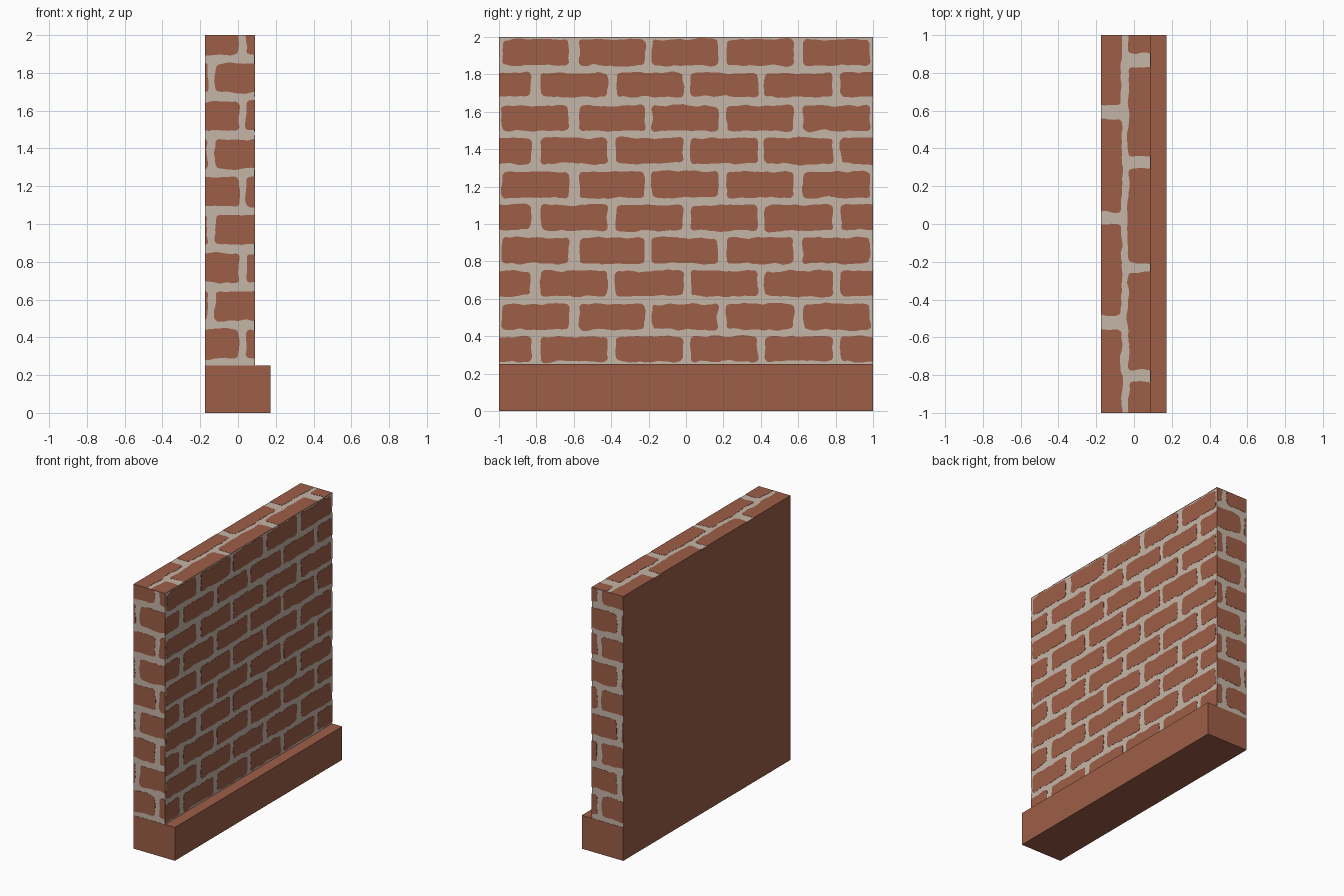
import bpy, bmesh, math
from mathutils import Vector, noise

if "Cube" in bpy.data.objects:
    bpy.data.objects.remove(bpy.data.objects["Cube"])

def material(name, rgb):
    m = bpy.data.materials.new(name)
    m.diffuse_color = (*rgb, 1)
    m.use_nodes = True
    m.node_tree.nodes["Principled BSDF"].inputs["Base Color"].default_value = m.diffuse_color
    return m

BRICK = material("brick red", (0.34, 0.112, 0.063))
MORTAR = material("mortar grey", (0.56, 0.46, 0.385))
X0, X1, XB, ZB, T = -0.175, 0.09, 0.172, 0.252, 0.0015

def finish(bm, name, mats):
    bmesh.ops.recalc_face_normals(bm, faces=bm.faces)
    me = bpy.data.meshes.new(name)
    bm.to_mesh(me)
    bm.free()
    ob = bpy.data.objects.new(name, me)
    bpy.context.collection.objects.link(ob)
    for m in mats:
        me.materials.append(m)
    return ob

def box(name, lo, hi, mats):
    bm = bmesh.new()
    bmesh.ops.create_cube(bm, size=1)
    for v in bm.verts:
        v.co = [l if c < 0 else h for c, l, h in zip(v.co, lo, hi)]
    return finish(bm, name, mats)

def outline(u0, u1, v0, v1, bounds, seed):
    """Worn rounded rectangle, cut off straight at the wall edges."""
    a0, a1, b0, b1 = bounds
    e = 0.05
    if u0 <= a0: u0 = a0 - e
    if u1 >= a1: u1 = a1 + e
    if v0 <= b0: v0 = b0 - e
    if v1 >= b1: v1 = b1 + e
    r = min(0.022, (u1 - u0) / 3, (v1 - v0) / 3)
    corners = [(u1 - r, v1 - r, 0), (u0 + r, v1 - r, 90),
               (u0 + r, v0 + r, 180), (u1 - r, v0 + r, 270)]
    raw = []
    for i, (cu, cv, ang) in enumerate(corners):
        for k in range(5):
            a = math.radians(ang + k * 22.5)
            raw.append((cu + r * math.cos(a), cv + r * math.sin(a), math.cos(a), math.sin(a)))
        nu, nv, _ = corners[(i + 1) % 4]
        n = max(1, int(math.hypot(nu - cu, nv - cv) / 0.016))
        pu, pv, du, dv = raw[-1]
        for k in range(1, n):
            raw.append((pu + (nu - cu) * k / n, pv + (nv - cv) * k / n, du, dv))
    pts = []
    for u, v, du, dv in raw:
        d = 0.011 * noise.noise(Vector((u * 14, v * 14, seed)))
        d += 0.005 * noise.noise(Vector((u * 40, v * 40, seed + 5)))
        p = (min(max(u + du * d, a0), a1), min(max(v + dv * d, b0), b1))
        if not pts or math.dist(p, pts[-1]) > 1e-4:
            pts.append(p)
    if math.dist(pts[0], pts[-1]) < 1e-4:
        pts.pop()
    return pts

def brick_plates(name, bricks, bounds, place):
    """place(u, v, d) maps wall-face coordinates and depth d to 3D."""
    bm = bmesh.new()
    for i, b in enumerate(bricks):
        pts = outline(*b, bounds, i * 1.37 + 0.5)
        top = [bm.verts.new(place(u, v, 0)) for u, v in pts]
        low = [bm.verts.new(place(u, v, 2 * T)) for u, v in pts]
        bm.faces.new(top)
        bm.faces.new(low[::-1])
        n = len(pts)
        for k in range(n):
            bm.faces.new((top[k], low[k], low[(k + 1) % n], top[(k + 1) % n]))
    finish(bm, name, [BRICK])

# plinth and mortar core (the plain rear side is brick coloured)
box("plinth", (X0, -1, 0), (XB, 1, ZB), [BRICK])
core = box("wall_core", (X0, -1 + T, ZB - 0.01), (X1 - T, 1 - T, 2 - T), [MORTAR, BRICK])
for p in core.data.polygons:
    p.material_index = 1 if p.normal.x < -0.5 else 0

# broad side: ten courses in running bond
rows = [(0.265, 0.398), (0.435, 0.573), (0.613, 0.75), (0.788, 0.927), (0.966, 1.103),
        (1.14, 1.28), (1.322, 1.46), (1.498, 1.632), (1.68, 1.808), (1.848, 1.988)]
odd = [(-1, -0.83), (-0.775, -0.42), (-0.375, -0.015), (0.025, 0.385), (0.42, 0.785), (0.825, 1)]
even = [(-0.985, -0.625), (-0.57, -0.22), (-0.185, 0.17), (0.215, 0.575), (0.625, 0.985)]
side = [(*s, *z) for i, z in enumerate(rows) for s in (even if i % 2 else odd)]
brick_plates("broad_side_bricks", side, (-1, 1, ZB, 2), lambda u, v, d: (X1 - d, u, v))

# both narrow ends: nine courses
ends = []
for i in range(9):
    z = (0.288 + 0.201 * i, 0.443 + 0.201 * i)
    spans = [(X0, -0.163), (-0.122, X1)] if i % 2 else [(X0, 0.005), (0.043, X1)]
    ends += [(*s, *z) for s in spans]
eb = (X0, X1, ZB, 2)
brick_plates("front_end_bricks", ends, eb, lambda u, v, d: (u, -1 + d, v))
brick_plates("back_end_bricks", ends, eb, lambda u, v, d: (u, 1 - d, v))

# top: two staggered rows
left = [(-1, -0.56), (-0.485, 0.0), (0.06, 0.555), (0.627, 1)]
right = [(-1, -0.835), (-0.775, -0.255), (-0.205, 0.292), (0.358, 0.83), (0.905, 1)]
tops = [(X0, -0.065, *s) for s in left] + [(-0.03, X1, *s) for s in right]
brick_plates("top_bricks", tops, (X0, X1, -1, 1), lambda u, v, d: (u, v, 2 - d))
